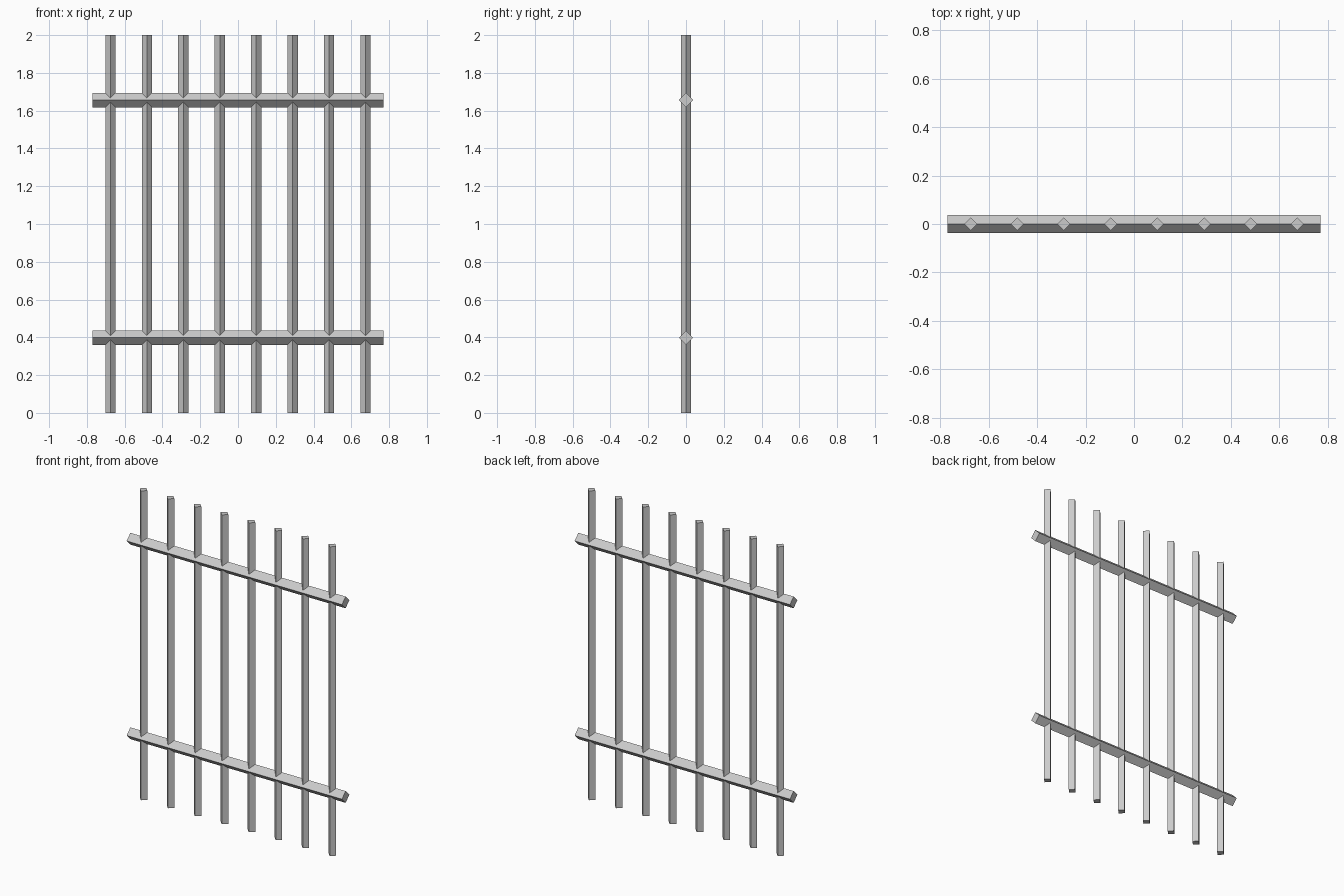
import bpy
from math import pi

if "Cube" in bpy.data.objects:
    bpy.data.objects.remove(bpy.data.objects["Cube"])


def diamond_bar(name, radius, length, location, rotation=(0, 0, 0)):
    # Four-sided capped prism with its corners on the axes
    bpy.ops.mesh.primitive_cylinder_add(
        vertices=4, radius=radius, depth=length,
        location=location, rotation=rotation)
    bar = bpy.context.object
    bar.name = name
    return bar


# Upright bars, evenly spaced
COUNT, SPACING = 8, 0.193
for i in range(COUNT):
    x = (i - (COUNT - 1) / 2) * SPACING
    diamond_bar(f"upright_bar_{i + 1}", 0.027, 2.0, (x, 0, 1.0))

# Horizontal rails
for name, z in (("lower_rail", 0.398), ("upper_rail", 1.656)):
    diamond_bar(name, 0.038, 1.54, (0, 0, z), (0, pi / 2, 0))
